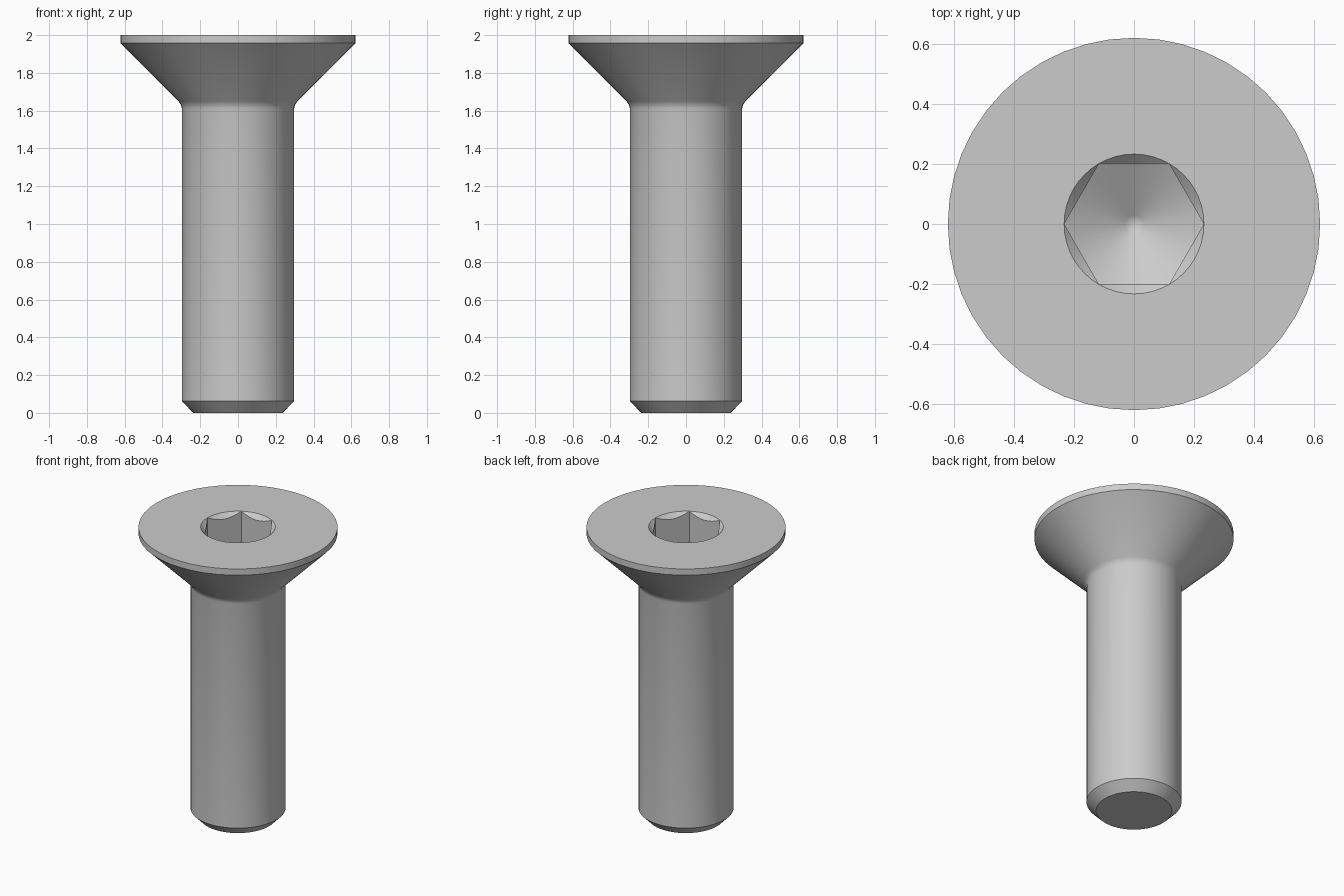
import bpy
import bmesh
from math import cos, sin, tan, pi, radians

if "Cube" in bpy.data.objects:
    bpy.data.objects.remove(bpy.data.objects["Cube"], do_unlink=True)

SEGMENTS = 48
SOCKET_R = 0.2335            # hexagon corner radius
TIP_Z = 1.615                # bottom of the drilled socket
SLOPE = tan(radians(30))


def hex_radius(angle):
    """Distance from the axis to a hexagon with corners on the x axis."""
    return SOCKET_R * cos(pi / 6) / cos(angle % (pi / 3) - pi / 6)


def ring(bm, radius, height):
    """Ring of vertices; radius and height are functions of the angle."""
    angles = [2 * pi * i / SEGMENTS for i in range(SEGMENTS)]
    return [bm.verts.new((radius(a) * cos(a), radius(a) * sin(a), height(a)))
            for a in angles]


def loft(bm, rings):
    for low, high in zip(rings, rings[1:]):
        for i in range(SEGMENTS):
            j = (i + 1) % SEGMENTS
            bm.faces.new((low[i], low[j], high[j], high[i]))


bm = bmesh.new()

# Outside: tip chamfer, shank, small fillet, countersunk head, rim, top
profile = [(0, 0), (0.237, 0), (0.297, 0.062), (0.297, 1.61), (0.302, 1.631),
           (0.315, 1.65), (0.622, 1.957), (0.622, 2), (SOCKET_R, 2)]
rings = [ring(bm, lambda a, r=r: r, lambda a, z=z: z) for r, z in profile]

# Socket: conical lead-in, hexagonal walls, drilled conical floor
rings.append(ring(bm, hex_radius, lambda a: 2 - (SOCKET_R - hex_radius(a))))
rings.append(ring(bm, hex_radius, lambda a: TIP_Z + hex_radius(a) * SLOPE))
rings.append(ring(bm, lambda a: 0.03, lambda a: TIP_Z + 0.03 * SLOPE))
rings.append(ring(bm, lambda a: 0, lambda a: TIP_Z))

loft(bm, rings)
bmesh.ops.remove_doubles(bm, verts=bm.verts[:], dist=0.0001)
bmesh.ops.recalc_face_normals(bm, faces=bm.faces[:])

mesh = bpy.data.meshes.new("countersunk_bolt")
bm.to_mesh(mesh)
bm.free()
bolt = bpy.data.objects.new("countersunk_bolt", mesh)
bpy.context.collection.objects.link(bolt)

# Plain grey steel
steel = bpy.data.materials.new("grey_steel")
steel.use_nodes = True
color = (0.6, 0.6, 0.6, 1)
steel.diffuse_color = color
steel.node_tree.nodes["Principled BSDF"].inputs["Base Color"].default_value = color
mesh.materials.append(steel)

# Smooth round surfaces, crisp edges
bpy.ops.object.select_all(action="DESELECT")
bolt.select_set(True)
bpy.context.view_layer.objects.active = bolt
bpy.ops.object.shade_smooth_by_angle(angle=radians(32))
